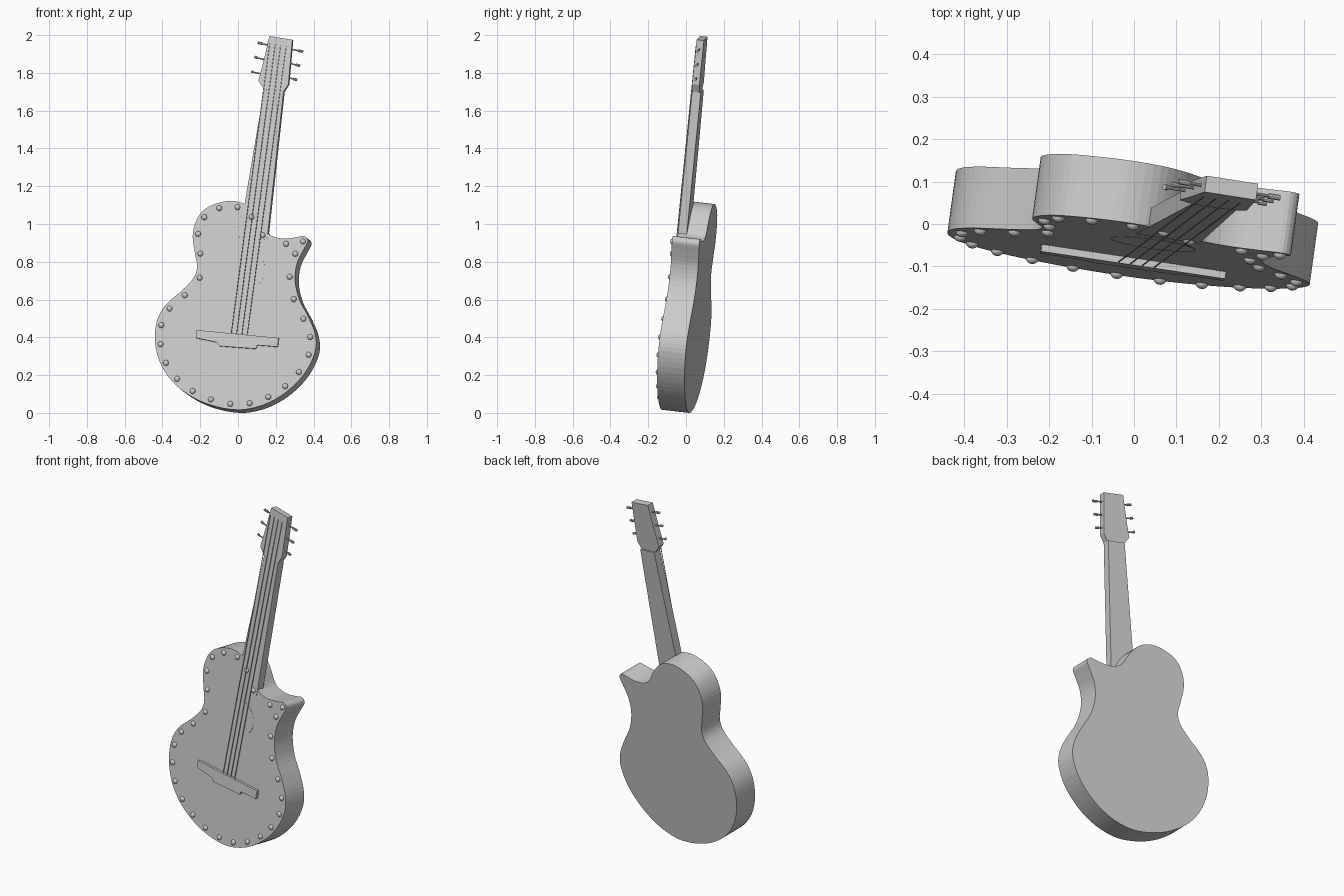
import bpy, bmesh, math
from mathutils import Vector, Matrix

if "Cube" in bpy.data.objects:
    bpy.data.objects.remove(bpy.data.objects["Cube"])

# The guitar leans: its soundboard lies in the plane y = A + B*x + C*z
A, B, C = -0.128, -0.138, 0.115
N = Vector((-B, 1, -C)).normalized()        # into the body (backwards)


def on_face(x, z, d=0.0):
    """Front-view position on the soundboard, pushed d into the body."""
    return Vector((x, A + B * x + C * z, z)) + N * d


def finish(name, bm, smooth=False):
    bmesh.ops.recalc_face_normals(bm, faces=bm.faces)
    me = bpy.data.meshes.new(name)
    bm.to_mesh(me)
    bm.free()
    for p in me.polygons:
        p.use_smooth = smooth
    ob = bpy.data.objects.new(name, me)
    bpy.context.collection.objects.link(ob)
    return ob


def prism(name, pts, d0, d1):
    bm = bmesh.new()
    f = [bm.verts.new(on_face(x, z, d0)) for x, z in pts]
    b = [bm.verts.new(on_face(x, z, d1)) for x, z in pts]
    bm.faces.new(f)
    bm.faces.new(b[::-1])
    for i in range(len(pts)):
        j = (i + 1) % len(pts)
        bm.faces.new((f[i], b[i], b[j], f[j]))
    return finish(name, bm)


def add_rod(bm, p, q, r, sides):
    axis = q - p
    m = Matrix.Translation((p + q) / 2) @ axis.to_track_quat('Z', 'Y').to_matrix().to_4x4()
    bmesh.ops.create_cone(bm, cap_ends=True, segments=sides, radius1=r, radius2=r,
                          depth=axis.length, matrix=m)


def spline(pts, steps):
    """Closed Catmull-Rom curve through the points."""
    v = [Vector(p) for p in pts]
    n, out = len(v), []
    for i in range(n):
        a, b, c, d = v[i - 1], v[i], v[(i + 1) % n], v[(i + 2) % n]
        for k in range(steps):
            t = k / steps
            out.append(0.5 * (2 * b + (c - a) * t + (2 * a - 5 * b + 4 * c - d) * t * t
                              + (3 * b - a - 3 * c + d) * t ** 3))
    return out


# Body with cutaway, starting beside the neck, counter-clockwise from the front
outline = spline([
    (0.045, 1.10), (-0.03, 1.122), (-0.11, 1.11), (-0.18, 1.075), (-0.222, 1.015),
    (-0.24, 0.935), (-0.227, 0.84), (-0.217, 0.775), (-0.235, 0.715), (-0.30, 0.645),
    (-0.38, 0.575), (-0.425, 0.50), (-0.44, 0.41), (-0.43, 0.32), (-0.395, 0.23),
    (-0.33, 0.148), (-0.24, 0.083), (-0.14, 0.04), (-0.03, 0.018), (0.06, 0.022),
    (0.165, 0.055), (0.27, 0.122), (0.36, 0.22), (0.41, 0.33), (0.408, 0.42),
    (0.372, 0.51), (0.325, 0.60), (0.302, 0.70), (0.312, 0.79), (0.345, 0.86),
    (0.37, 0.91), (0.35, 0.936), (0.30, 0.928), (0.24, 0.923), (0.19, 0.933),
    (0.15, 0.96), (0.105, 1.04)], 4)
prism("body", outline, 0.0, 0.147)

# Neck and headstock
prism("neck", [(0.005, 0.93), (0.154, 0.915), (0.241, 1.70), (0.139, 1.715)], -0.002, 0.045)
prism("headstock", [(0.139, 1.712), (0.241, 1.70), (0.267, 1.74), (0.288, 1.975),
                    (0.167, 1.995), (0.108, 1.758)][:4]
      + [(0.167, 1.995), (0.135, 1.86), (0.108, 1.758)], -0.003, 0.036)

# Bridge
prism("bridge", [(-0.217, 0.437), (0.217, 0.395), (0.212, 0.348), (0.105, 0.357),
                 (0.095, 0.338), (-0.095, 0.352), (-0.11, 0.372), (-0.22, 0.395)],
      -0.017, 0.003)

# Sound hole inlay
prism("sound_hole", [(0.045 + 0.1 * math.cos(i * math.tau / 32),
                      0.76 + 0.1 * math.sin(i * math.tau / 32)) for i in range(32)],
      -0.001, 0.003)

# Strings
bm = bmesh.new()
for i in range(4):
    add_rod(bm, on_face(-0.034 + 0.028 * i, 0.417 - 0.003 * i, -0.014),
            on_face(0.168 + 0.029 * i, 1.955 - 0.005 * i, -0.007), 0.002, 6)
finish("strings", bm)

# Tuning pegs, three per side
bm = bmesh.new()
for i in range(3):
    for x0, x1, x2, z0, z1 in (
            (0.17 - 0.02 * i, 0.128 - 0.026 * i, 0.103 - 0.017 * i, 1.945 - 0.075 * i, 1.956 - 0.075 * i),
            (0.27 - 0.01 * i, 0.315 - 0.012 * i, 0.342 - 0.016 * i, 1.93 - 0.075 * i, 1.92 - 0.075 * i)):
        mid = on_face(x1, z1, 0.017)
        add_rod(bm, on_face(x0, z0, 0.017), mid, 0.004, 10)
        add_rod(bm, mid, on_face(x2, z1 + (z1 - z0) * 0.5, 0.017), 0.007, 10)
finish("tuning_pegs", bm)

# Domed studs evenly spaced just inside the rim
n = len(outline)
seg = [(outline[(i + 1) % n] - outline[i]).length for i in range(n)]
total, count = sum(seg), 29
tilt = N.to_track_quat('Z', 'Y').to_matrix().to_4x4()
bm = bmesh.new()
for k in range(count):
    dist, i = (k + 0.4) * total / count, 0
    while dist > seg[i]:
        dist -= seg[i]
        i += 1
    p = outline[i].lerp(outline[(i + 1) % n], dist / seg[i])
    t = (outline[(i + 2) % n] - outline[i - 1]).normalized()
    p = p + Vector((-t.y, t.x)) * 0.028
    bmesh.ops.create_uvsphere(bm, u_segments=16, v_segments=10, radius=0.015,
                              matrix=Matrix.Translation(on_face(*p)) @ tilt
                              @ Matrix.Diagonal((1, 1, 0.85, 1)))
finish("rim_studs", bm, smooth=True)
